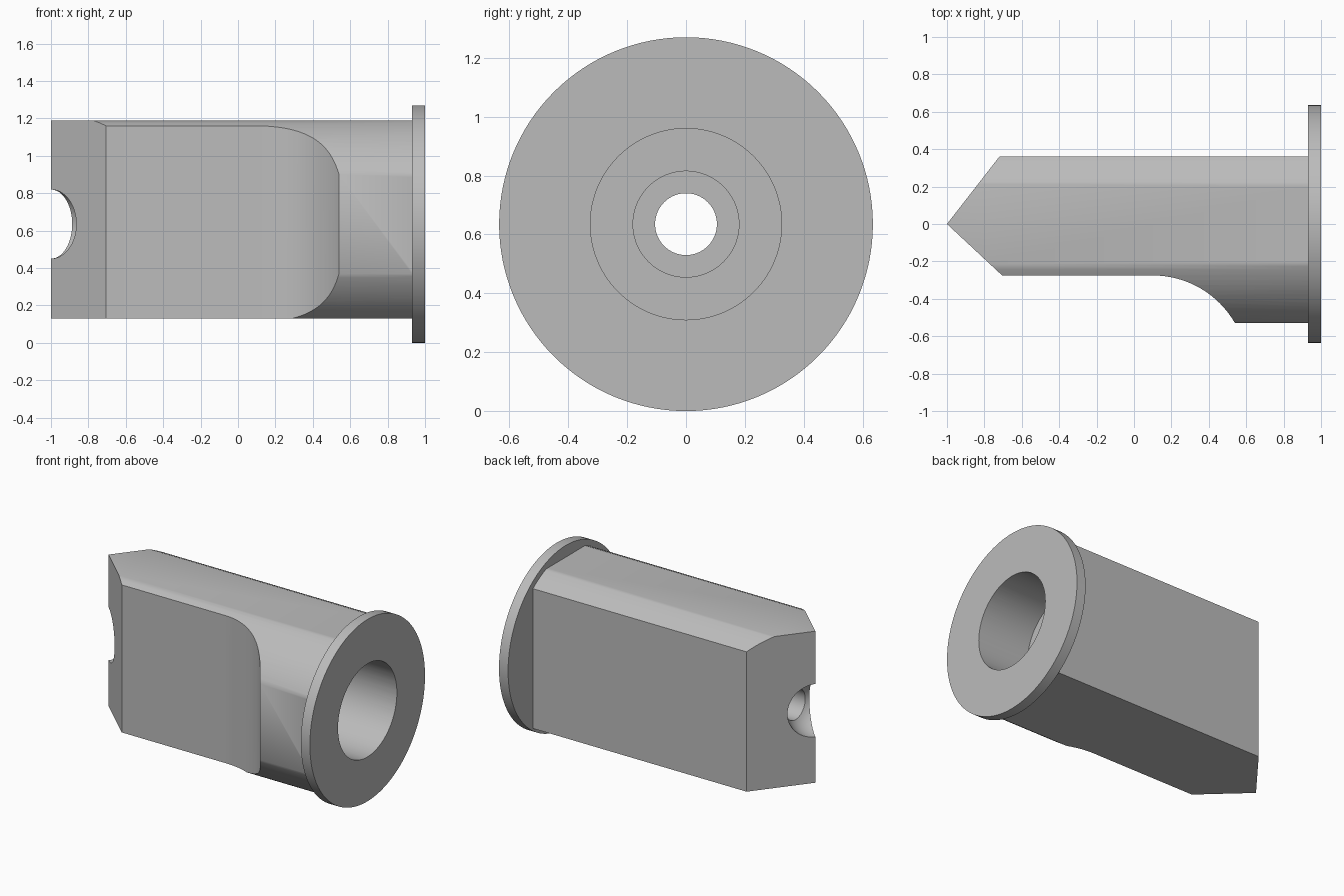
import bpy, bmesh
from math import sin, cos, pi, radians, sqrt, asin, atan2
from mathutils import Matrix, Vector

cube = bpy.data.objects.get("Cube")
if cube:
    bpy.data.objects.remove(cube, do_unlink=True)

AXIS_Z = 0.635      # height of the long axis
BODY_R = 0.593      # round stock that the body is milled from

steel = bpy.data.materials.new("grey steel")
steel.use_nodes = True
GREY = (0.5, 0.5, 0.5, 1)
steel.diffuse_color = GREY
steel.node_tree.nodes["Principled BSDF"].inputs["Base Color"].default_value = GREY


def make(name, bm):
    bmesh.ops.recalc_face_normals(bm, faces=bm.faces)
    me = bpy.data.meshes.new(name)
    bm.to_mesh(me)
    bm.free()
    me.materials.append(steel)
    ob = bpy.data.objects.new(name, me)
    bpy.context.collection.objects.link(ob)
    return ob


def prism(name, points, direction):
    """Closed outline pushed along a direction."""
    bm = bmesh.new()
    face = bm.faces.new([bm.verts.new(p) for p in points])
    ext = bmesh.ops.extrude_face_region(bm, geom=[face])
    moved = [v for v in ext["geom"] if isinstance(v, bmesh.types.BMVert)]
    bmesh.ops.translate(bm, verts=moved, vec=Vector(direction))
    return make(name, bm)


def lathe(name, profile, steps=96):
    """Profile of (x, radius) turned about the long axis."""
    bm = bmesh.new()
    verts = [bm.verts.new((x, 0, AXIS_Z + r)) for x, r in profile]
    edges = [bm.edges.new(pair) for pair in zip(verts, verts[1:])]
    bmesh.ops.spin(bm, geom=verts + edges, cent=(0, 0, AXIS_Z), axis=(1, 0, 0),
                   angle=2 * pi, steps=steps)
    bmesh.ops.remove_doubles(bm, verts=bm.verts, dist=1e-5)
    return make(name, bm)


def combine(target, tool, operation):
    tool.hide_render = True
    mod = target.modifiers.new(operation, 'BOOLEAN')
    mod.operation, mod.object, mod.solver = operation, tool, 'EXACT'
    bpy.context.view_layer.objects.active = target
    bpy.ops.object.modifier_apply(modifier=mod.name)
    bpy.data.objects.remove(tool, do_unlink=True)


def arc(cx, cy, r, a0, a1, n):
    return [(cx + r * cos(a0 + (a1 - a0) * i / n),
             cy + r * sin(a0 + (a1 - a0) * i / n)) for i in range(n + 1)]


# Body section: round stock with flats on four sides, square lower back corner
FRONT, BACK, TOP, BOTTOM = -0.53, 0.36, 0.553, -0.505


def on_circle(d):
    return sqrt(BODY_R ** 2 - d ** 2)


def corner(y0, z0, y1, z1):
    a0, a1 = atan2(z0, y0) % (2 * pi), atan2(z1, y1) % (2 * pi)
    return arc(0, 0, BODY_R, a0, a1, 14)


section = [(BACK, BOTTOM)]
section += corner(BACK, on_circle(BACK), on_circle(TOP), TOP)
section += corner(-on_circle(TOP), TOP, FRONT, on_circle(FRONT))
section += corner(FRONT, -on_circle(FRONT), -on_circle(BOTTOM), BOTTOM)
body = prism("plunger_body", [(-1.1, y, AXIS_Z + z) for y, z in section], (2.07, 0, 0))

# Plan outline: wedge tip, milled front flat and its curved run-out
R = 0.507
sweep = asin(0.44 / R)
runout = arc(0.1, -0.275 - R, R, pi / 2, pi / 2 - sweep, 16)
plan = [(-1, 0), (-0.705, -0.275)] + runout
plan += [(0.54, -0.7), (1.2, -0.7), (1.2, 0.5), (-0.72, 0.5), (-0.72, BACK)]
combine(body, prism("plan_cutter", [(x, y, -0.2) for x, y in plan], (0, 0, 2)), 'INTERSECT')

# End flange
combine(body, lathe("flange", [(0.93, 0), (0.93, 0.635), (1, 0.635), (1, 0)], 128), 'UNION')

# Stepped bore with a ball-shaped seat at the tip
BALL, PILOT = 0.185, 0.105
bore = arc(-1, 0, BALL, pi, asin(PILOT / BALL), 28)
bore[0] = (-1 - BALL, 0)
bore += [(-0.3, PILOT), (-0.3, 0.18), (0.6, 0.18), (0.6, 0.325), (1.1, 0.325), (1.1, 0)]
combine(body, lathe("bore_cutter", bore), 'DIFFERENCE')

bpy.ops.object.select_all(action='DESELECT')
body.select_set(True)
bpy.context.view_layer.objects.active = body
bpy.ops.object.shade_smooth_by_angle(angle=radians(30))
